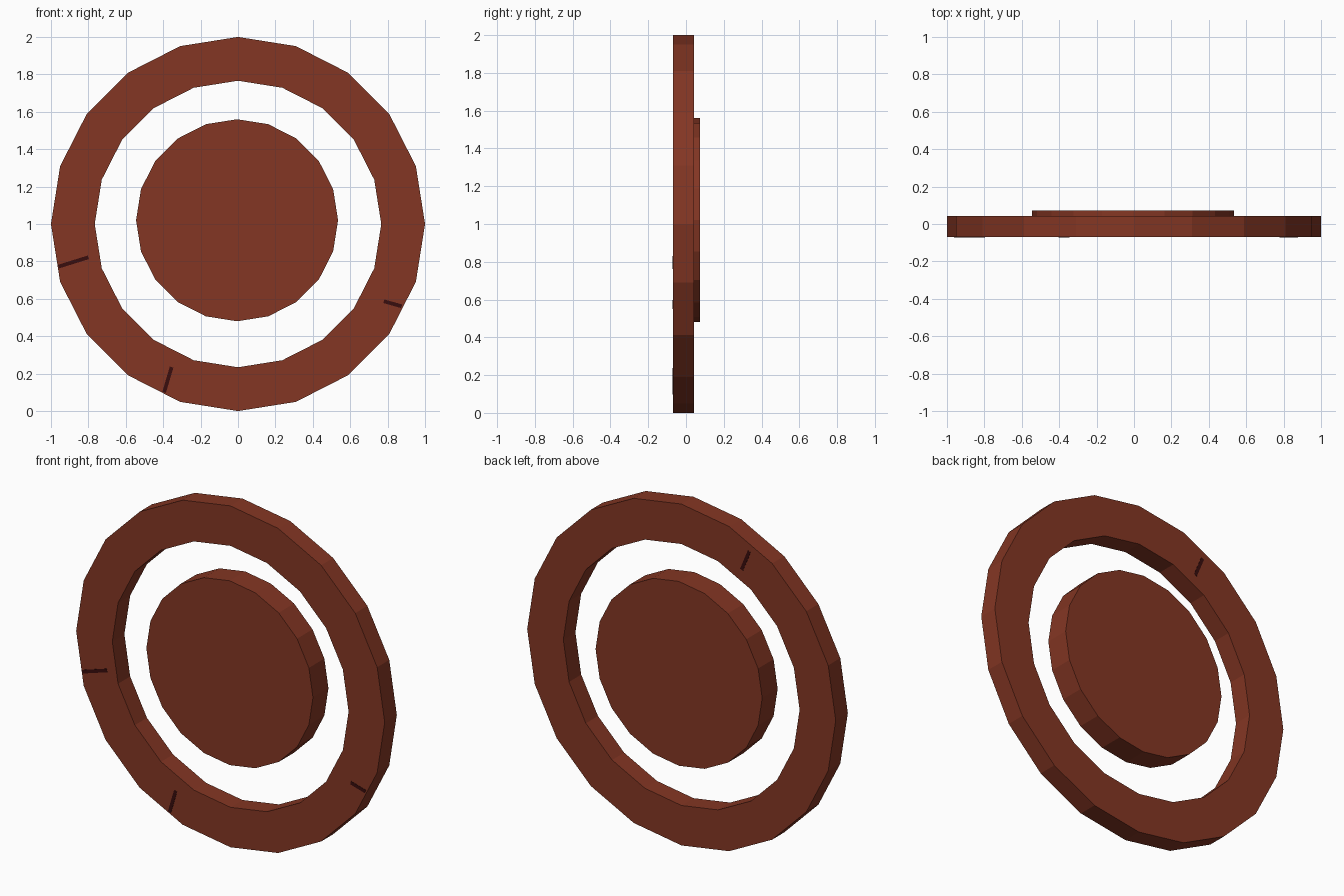
import bpy, bmesh, math
from mathutils import Matrix, Vector

if "Cube" in bpy.data.objects:
    bpy.data.objects.remove(bpy.data.objects["Cube"])

def material(name, color):
    m = bpy.data.materials.new(name)
    m.diffuse_color = (*color, 1)
    m.use_nodes = True
    m.node_tree.nodes["Principled BSDF"].inputs["Base Color"].default_value = m.diffuse_color
    return m

rust = material("rust_red", (0.23, 0.037, 0.017))
dark = material("dark_maroon", (0.04, 0.004, 0.004))
SIDES = 20

def finish(name, bm, mat):
    bmesh.ops.recalc_face_normals(bm, faces=bm.faces)
    me = bpy.data.meshes.new(name)
    bm.to_mesh(me)
    bm.free()
    ob = bpy.data.objects.new(name, me)
    me.materials.append(mat)
    bpy.context.collection.objects.link(ob)
    return ob

def circle(bm, r, y, cx, cz):
    return [bm.verts.new((cx + r * math.sin(a), y, cz + r * math.cos(a)))
            for a in (2 * math.pi * i / SIDES for i in range(SIDES))]

def bridge(bm, a, b):
    for i in range(SIDES):
        j = (i + 1) % SIDES
        bm.faces.new((a[i], a[j], b[j], b[i]))

# outer ring
bm = bmesh.new()
loops = [circle(bm, r, y, 0, 1) for r, y in
         ((1, -0.07), (1, 0.042), (0.766, 0.042), (0.766, -0.07))]
for k in range(4):
    bridge(bm, loops[k], loops[(k + 1) % 4])
finish("outer_ring", bm, rust)

# floating centre disc
bm = bmesh.new()
front = circle(bm, 0.54, -0.07, -0.005, 1.02)
back = circle(bm, 0.54, 0.073, -0.005, 1.02)
bridge(bm, front, back)
bm.faces.new(front)
bm.faces.new(back)
finish("centre_disc", bm, rust)

# thin dark scratches lying on the ring faces: (x, z) start, end, y
def scratch(name, p, q, y, width):
    p, q = Vector((p[0], y, p[1])), Vector((q[0], y, q[1]))
    d = q - p
    bm = bmesh.new()
    bmesh.ops.create_cube(bm, size=1, matrix=Matrix.Translation((p + q) / 2)
                          @ Matrix.Rotation(-math.atan2(d.z, d.x), 4, 'Y')
                          @ Matrix.Diagonal((d.length, 0.003, width, 1)))
    finish(name, bm, dark)

scratch("front_scratch_left", (-0.96, 0.772), (-0.80, 0.822), -0.07, 0.02)
scratch("front_scratch_bottom", (-0.395, 0.10), (-0.355, 0.235), -0.07, 0.02)
scratch("front_scratch_right", (0.78, 0.587), (0.875, 0.56), -0.07, 0.02)
scratch("back_scratch_top", (-0.44, 1.84), (-0.39, 1.72), 0.042, 0.02)
